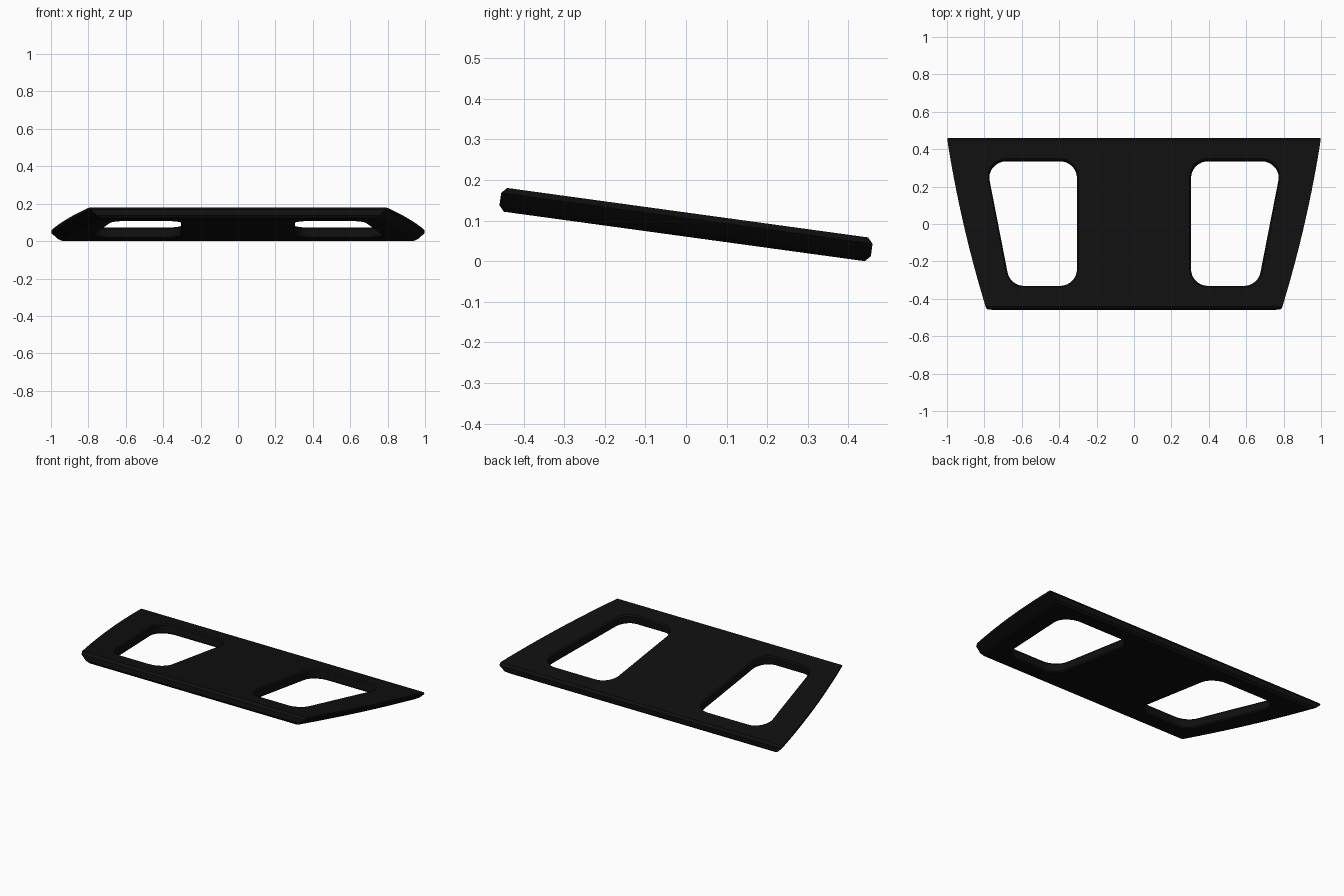
import bpy, bmesh, math
from mathutils import Matrix, Vector

if "Cube" in bpy.data.objects:
    bpy.data.objects.remove(bpy.data.objects["Cube"])

THICK = 0.059          # plate thickness
HALF = 0.4615          # half depth of the plate
TILT = math.radians(-7.8)

black = bpy.data.materials.new("matte black")
black.diffuse_color = (0.005, 0.005, 0.005, 1)
black.use_nodes = True
black.node_tree.nodes["Principled BSDF"].inputs["Base Color"].default_value = black.diffuse_color


def loft(name, rings):
    """Closed solid through matching rings of points, bottom to top."""
    bm = bmesh.new()
    loops = [[bm.verts.new(p) for p in ring] for ring in rings]
    n = len(loops[0])
    for a, b in zip(loops, loops[1:]):
        for i in range(n):
            j = (i + 1) % n
            bm.faces.new((a[i], a[j], b[j], b[i]))
    bm.faces.new(loops[0][::-1])
    bm.faces.new(loops[-1])
    bmesh.ops.recalc_face_normals(bm, faces=bm.faces)
    mesh = bpy.data.meshes.new(name)
    bm.to_mesh(mesh)
    bm.free()
    mesh.materials.append(black)
    obj = bpy.data.objects.new(name, mesh)
    bpy.context.collection.objects.link(obj)
    return obj


def half_width(y):
    """Plate half width: narrow at the front, wide at the back, bowed out."""
    t = (y + HALF) / (2 * HALF)
    return 0.79 + 0.21 * t + 0.07 * t * (1 - t)


def plate_ring(z, inset, under, steps=16):
    h = HALF - inset
    ys = [-h + 2 * h * i / steps for i in range(steps + 1)]
    right = [(half_width(y) - under, y, z) for y in ys]
    return right + [(-x, y, z) for x, y, z in reversed(right)]


def rounded(corners, r, z, steps=8):
    """Polygon with rounded corners at height z."""
    pts = []
    for i, c in enumerate(corners):
        c = Vector(c)
        a = (Vector(corners[i - 1]) - c).normalized()
        b = (Vector(corners[(i + 1) % len(corners)]) - c).normalized()
        half = a.angle(b) / 2
        centre = c + (a + b).normalized() * r / math.sin(half)
        p = c + a * r / math.tan(half) - centre
        q = c + b * r / math.tan(half) - centre
        sweep = math.pi - 2 * half
        for k in range(steps + 1):
            f = k / steps
            v = (p * math.sin((1 - f) * sweep) + q * math.sin(f * sweep)) / math.sin(sweep)
            pts.append((centre.x + v.x, centre.y + v.y, z))
    return pts


def hole_ring(side, z, d):
    corners = [(0.305 - d, -0.337 - d), (0.662 + d, -0.337 - d),
               (0.793 + d, 0.341 + d), (0.305 - d, 0.341 + d)]
    return [(side * x, y, h) for x, y, h in rounded(corners, 0.09 + d, z)]


# Plate with chamfered front and back edges and undercut sides
plate = loft("slanted_plate", [
    plate_ring(0, 0.013, 0.06),
    plate_ring(0.014, 0, 0.036),
    plate_ring(THICK - 0.014, 0, 0.002),
    plate_ring(THICK, 0.013, 0.0),
])

# Two rounded window openings with softened rims
for side, label in ((-1, "left"), (1, "right")):
    cutter = loft(label + "_opening_cutter", [
        hole_ring(side, -0.01, 0.018), hole_ring(side, 0.008, 0),
        hole_ring(side, THICK - 0.008, 0), hole_ring(side, THICK + 0.01, 0.018)])
    cutter.hide_render = True
    mod = plate.modifiers.new(label + " opening", 'BOOLEAN')
    mod.object = cutter
    mod.operation = 'DIFFERENCE'
    mod.solver = 'EXACT'

bpy.context.view_layer.objects.active = plate
plate.select_set(True)
for mod in list(plate.modifiers):
    cutter = mod.object
    bpy.ops.object.modifier_apply(modifier=mod.name)
    bpy.data.objects.remove(cutter)

# Tilt the plate down towards the back and rest it on the ground
plate.data.transform(Matrix.Rotation(TILT, 4, 'X'))
ys = [v.co.y for v in plate.data.vertices]
low = min(v.co.z for v in plate.data.vertices)
plate.data.transform(Matrix.Translation((0, -(min(ys) + max(ys)) / 2, -low)))
bpy.ops.object.shade_smooth_by_angle(angle=math.radians(30))
